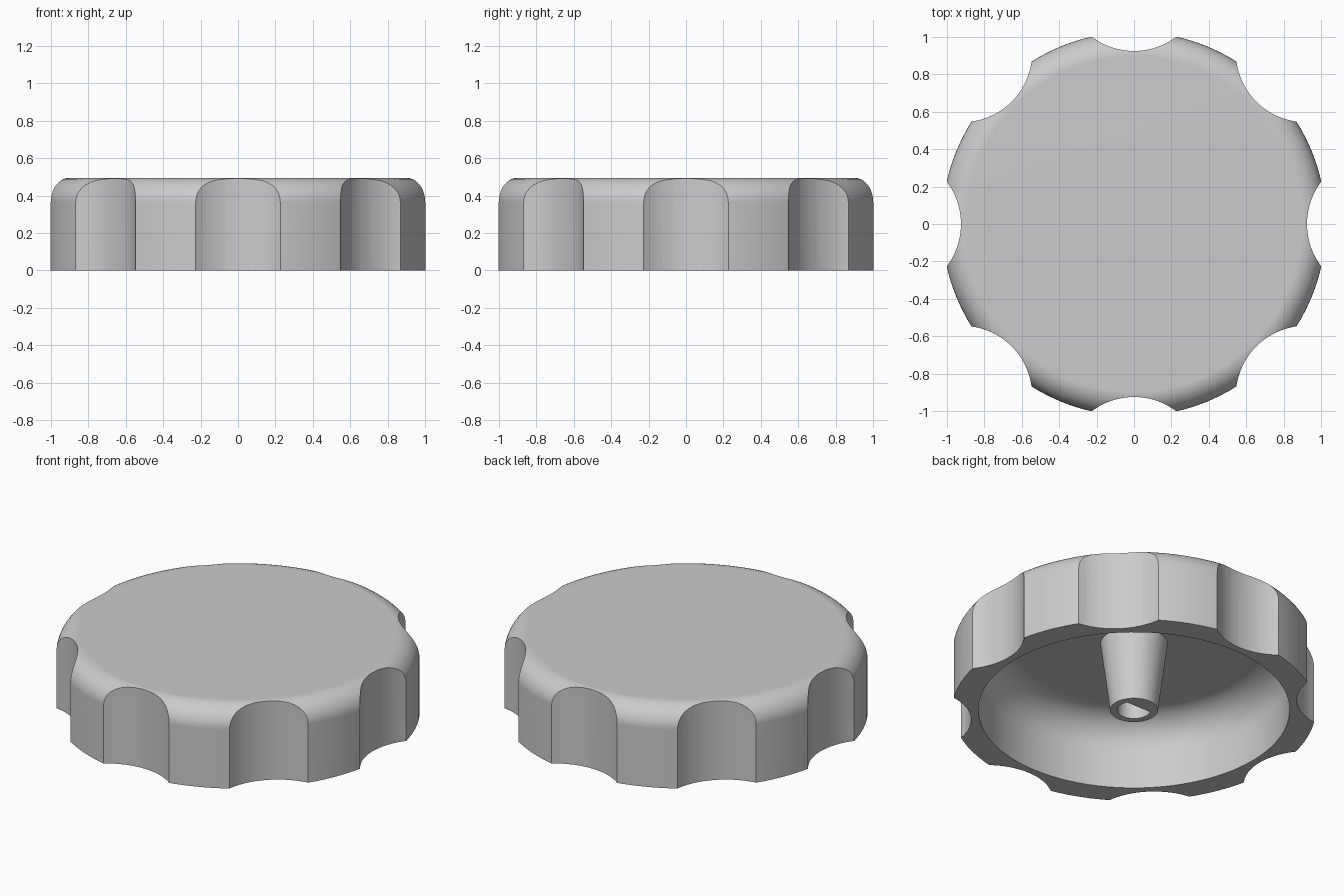
import bpy, bmesh
from math import sin, cos, pi, radians, asin
from mathutils import Matrix

cube = bpy.data.objects.get("Cube")
if cube:
    bpy.data.objects.remove(cube, do_unlink=True)

RADIUS, HEIGHT, ROUND = 1.027, 0.495, 0.13       # outer shell
BORE, CEILING, COVE = 0.88, 0.43, 0.2            # hollow underside
BOSS_TOP, BOSS_TIP = 0.19, 0.135                 # tapered shaft boss
HOLE, FLAT_Y, HOLE_DEPTH = 0.095, 0.042, 0.32    # D-shaped shaft hole
GRIPS, GRIP_R, GRIP_AT = 8, 0.375, 1.3           # finger scallops

grey = bpy.data.materials.new("plain_grey")
grey.use_nodes = True
grey.diffuse_color = (0.6, 0.6, 0.6, 1)
grey.node_tree.nodes["Principled BSDF"].inputs["Base Color"].default_value = (0.6, 0.6, 0.6, 1)


def make_object(name, bm):
    bmesh.ops.recalc_face_normals(bm, faces=bm.faces)
    mesh = bpy.data.meshes.new(name)
    bm.to_mesh(mesh)
    bm.free()
    mesh.materials.append(grey)
    obj = bpy.data.objects.new(name, mesh)
    bpy.context.collection.objects.link(obj)
    return obj


def quarter(cx, cz, r, steps=10):
    """Quarter round from straight up to straight outward."""
    angles = [pi / 2 * (1 - i / steps) for i in range(steps + 1)]
    return [(cx + r * cos(a), cz + r * sin(a)) for a in angles]


def lathe(name, profile, segments=96):
    bm = bmesh.new()
    verts = [bm.verts.new((r, 0, z)) for r, z in profile]
    edges = [bm.edges.new(pair) for pair in zip(verts, verts[1:])]
    bmesh.ops.spin(bm, geom=verts + edges, axis=(0, 0, 1), cent=(0, 0, 0),
                   angle=2 * pi, steps=segments)
    bmesh.ops.remove_doubles(bm, verts=bm.verts, dist=1e-5)
    return make_object(name, bm)


def subtract(target, cutter):
    cutter.hide_render = True
    mod = target.modifiers.new("cut", 'BOOLEAN')
    mod.operation, mod.solver, mod.object = 'DIFFERENCE', 'EXACT', cutter
    bpy.context.view_layer.objects.active = target
    bpy.ops.object.modifier_apply(modifier=mod.name)
    bpy.data.objects.remove(cutter, do_unlink=True)


# Knob shell with rounded shoulder, coved hollow and central boss
outside = [(0, HEIGHT)] + quarter(RADIUS - ROUND, HEIGHT - ROUND, ROUND) + [(RADIUS, 0)]
inside = [(BORE, 0)] + quarter(BORE - COVE, CEILING - COVE, COVE)[::-1]
boss = [(BOSS_TOP, CEILING), (BOSS_TIP, 0), (0, 0)]
knob = lathe("knob", outside + inside + boss)

# Finger scallops around the rim
bm = bmesh.new()
for i in range(GRIPS):
    a = 2 * pi * i / GRIPS
    place = Matrix.Translation((GRIP_AT * cos(a), GRIP_AT * sin(a), HEIGHT / 2))
    bmesh.ops.create_cone(bm, cap_ends=True, segments=72, radius1=GRIP_R,
                          radius2=GRIP_R, depth=1, matrix=place)
subtract(knob, make_object("grip_cutter", bm))

# D-shaped shaft hole with its flat towards the back
bm = bmesh.new()
start = pi - asin(FLAT_Y / HOLE)
sweep = pi + 2 * asin(FLAT_Y / HOLE)
arc = [start + sweep * i / 32 for i in range(33)]
face = bm.faces.new([bm.verts.new((HOLE * cos(a), HOLE * sin(a), -0.1)) for a in arc])
top = bmesh.ops.extrude_face_region(bm, geom=[face])["geom"]
bmesh.ops.translate(bm, vec=(0, 0, HOLE_DEPTH + 0.1),
                    verts=[v for v in top if isinstance(v, bmesh.types.BMVert)])
subtract(knob, make_object("shaft_hole_cutter", bm))

# Smooth shading with crisp scallop and rim edges
bpy.ops.object.select_all(action='DESELECT')
knob.select_set(True)
bpy.context.view_layer.objects.active = knob
bpy.ops.object.shade_smooth_by_angle(angle=radians(25))
weighted = knob.modifiers.new("even_normals", 'WEIGHTED_NORMAL')
weighted.keep_sharp = True
